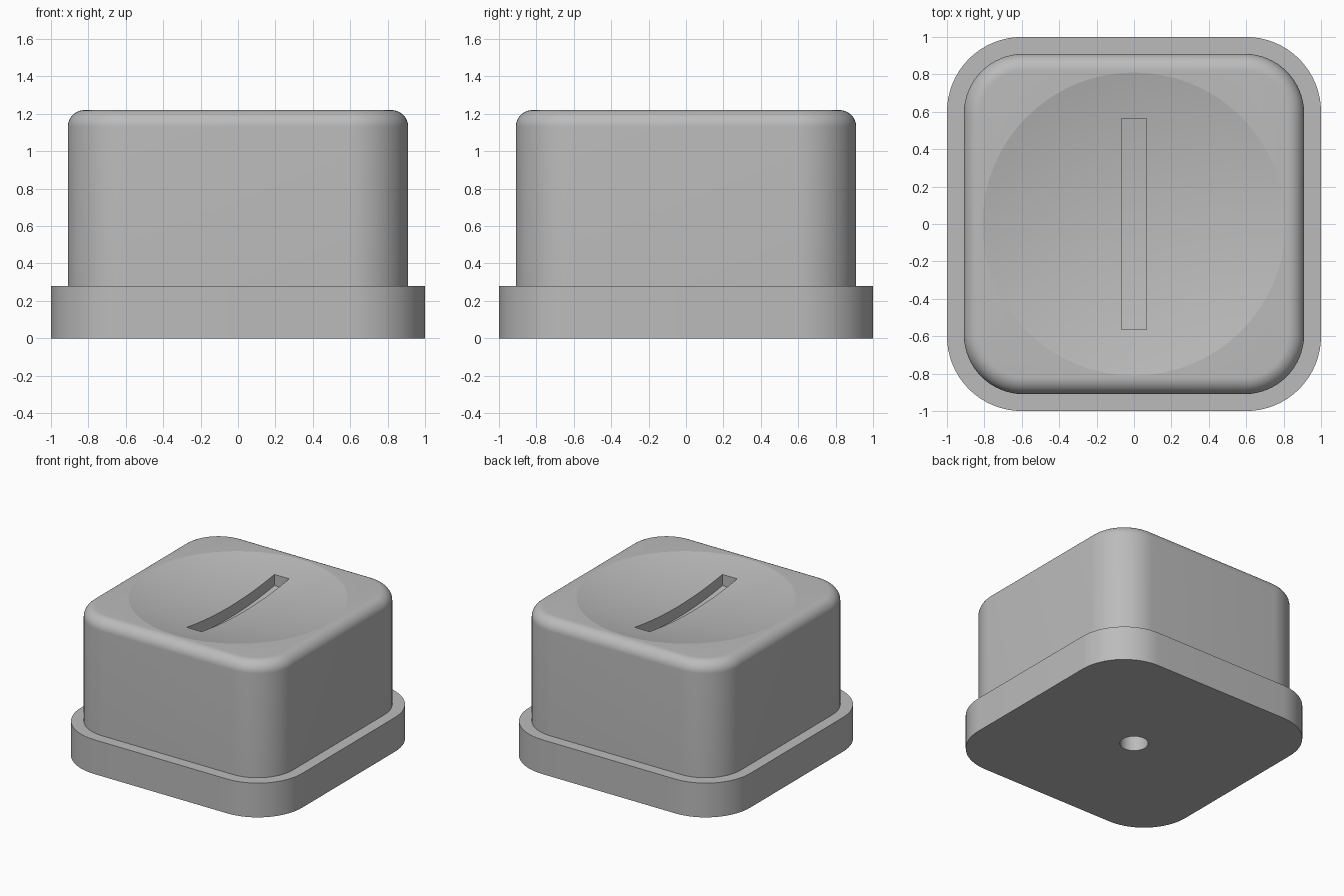
import bpy, bmesh
from math import sin, cos, pi, sqrt, radians

cube = bpy.data.objects.get("Cube")
if cube:
    bpy.data.objects.remove(cube, do_unlink=True)

grey = bpy.data.materials.new("plain grey")
grey.use_nodes = True
COLOUR = (0.5, 0.5, 0.5, 1)
grey.diffuse_color = COLOUR
grey.node_tree.nodes["Principled BSDF"].inputs["Base Color"].default_value = COLOUR


def finish(name, bm):
    bmesh.ops.remove_doubles(bm, verts=bm.verts, dist=1e-5)
    bmesh.ops.recalc_face_normals(bm, faces=bm.faces)
    mesh = bpy.data.meshes.new(name)
    bm.to_mesh(mesh)
    bm.free()
    mesh.materials.append(grey)
    obj = bpy.data.objects.new(name, mesh)
    bpy.context.collection.objects.link(obj)
    return obj


def loft(name, half, radius, levels, seg=16):
    """Rounded square lofted through (inset, z) levels, capped at both ends."""
    bm = bmesh.new()
    rings = []
    for inset, z in levels:
        ring = []
        for q, (sx, sy) in enumerate([(1, 1), (-1, 1), (-1, -1), (1, -1)]):
            for i in range(seg + 1):
                a = (q + i / seg) * pi / 2
                ring.append(bm.verts.new((sx * (half - radius) + (radius - inset) * cos(a),
                                          sy * (half - radius) + (radius - inset) * sin(a), z)))
        rings.append(ring)
    n = len(rings[0])
    for lo, hi in zip(rings, rings[1:]):
        for i in range(n):
            j = (i + 1) % n
            bm.faces.new((lo[i], lo[j], hi[j], hi[i]))
    bm.faces.new(rings[0][::-1])
    bm.faces.new(rings[-1])
    return finish(name, bm)


def cut(obj, tool):
    mod = obj.modifiers.new("cut", 'BOOLEAN')
    mod.operation = 'DIFFERENCE'
    mod.solver = 'EXACT'
    mod.object = tool
    bpy.context.view_layer.objects.active = obj
    bpy.ops.object.modifier_apply(modifier=mod.name)
    bpy.data.objects.remove(tool, do_unlink=True)


def smooth(obj):
    bpy.ops.object.select_all(action='DESELECT')
    obj.select_set(True)
    bpy.context.view_layer.objects.active = obj
    bpy.ops.object.shade_smooth_by_angle(angle=radians(10))


TOP, STEP, FILLET = 1.22, 0.28, 0.09
DISH_R, DISH_DEPTH = 0.81, 0.09
SPHERE = (DISH_R ** 2 + DISH_DEPTH ** 2) / (2 * DISH_DEPTH)


def dish_z(r):
    return TOP - DISH_DEPTH + SPHERE - sqrt(SPHERE ** 2 - r ** 2)


# Base plinth with a blind hole underneath
base = loft("base", 1.0, 0.4, [(0, 0), (0, STEP)])
cut(base, loft("hole_cutter", 0.105, 0.105, [(0, -0.1), (0, 0.25)]))

# Body with filleted top edge
levels = [(0, STEP)]
for i in range(13):
    a = i / 12 * pi / 2
    levels.append((FILLET * (1 - cos(a)), TOP - FILLET + FILLET * sin(a)))
body = loft("body", 0.91, 0.32, levels)

# Shallow spherical dish in the top
radii = [0.01 + 0.05 * i for i in range(18)]
cut(body, loft("dish_cutter", 1, 1, [(1 - r, dish_z(r)) for r in radii]))

# Slot whose floor follows the dish
bm = bmesh.new()
ys = [-0.565 + 1.13 * i / 24 for i in range(25)]
outline = [(y, dish_z(y) - 0.09) for y in ys] + [(ys[-1], 1.5), (ys[0], 1.5)]
face = bm.faces.new([bm.verts.new((-0.067, y, z)) for y, z in outline])
side = bmesh.ops.extrude_face_region(bm, geom=[face])["geom"]
bmesh.ops.translate(bm, vec=(0.134, 0, 0),
                    verts=[v for v in side if isinstance(v, bmesh.types.BMVert)])
cut(body, finish("slot_cutter", bm))

for part in (base, body):
    smooth(part)
